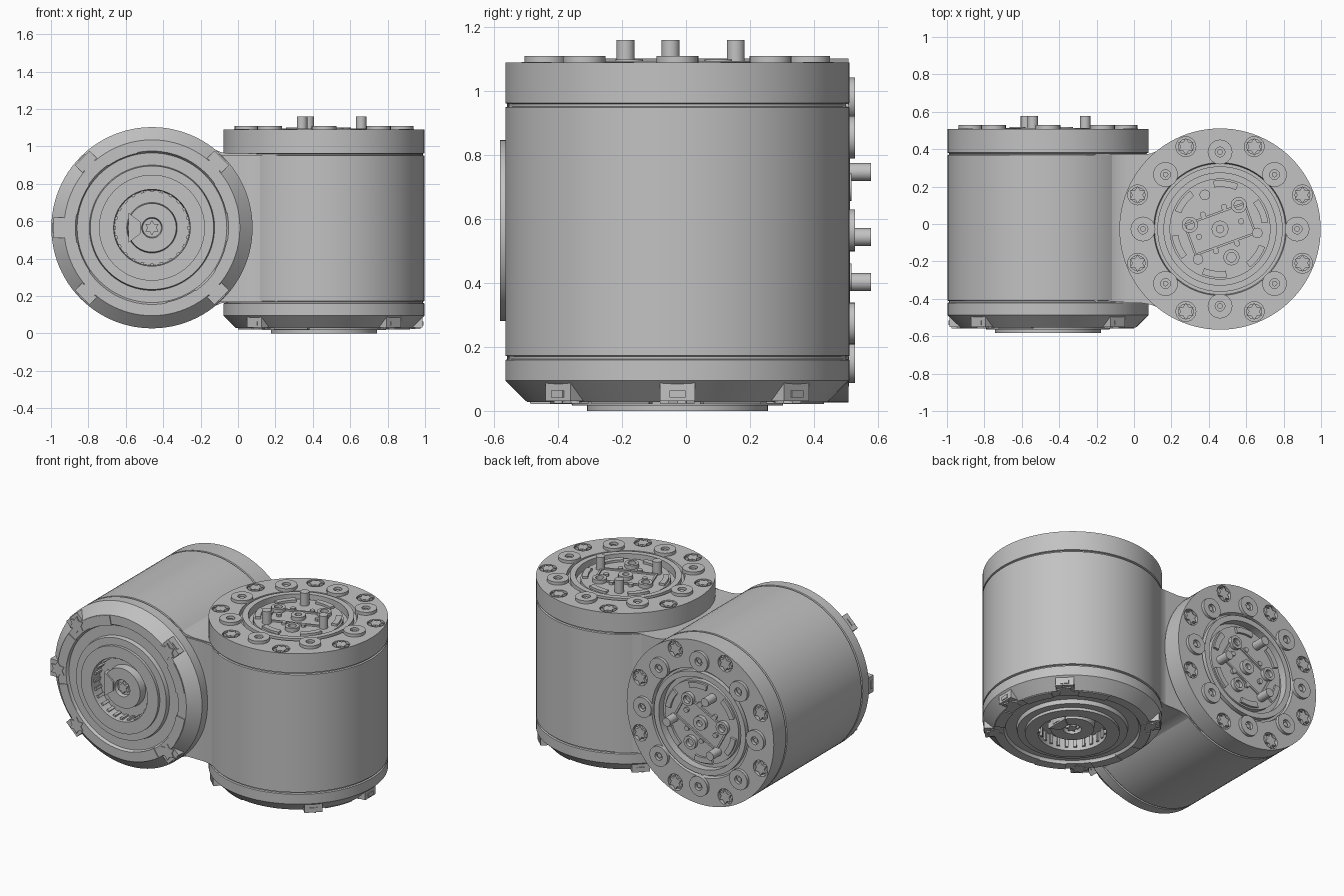
import bpy, bmesh, math
from math import cos, sin, radians, pi
from mathutils import Matrix, Vector

if "Cube" in bpy.data.objects:
    bpy.data.objects.remove(bpy.data.objects["Cube"], do_unlink=True)

grey = bpy.data.materials.new("light_grey_metal")
grey.use_nodes = True
grey.diffuse_color = (0.54, 0.54, 0.54, 1)
grey.node_tree.nodes["Principled BSDF"].inputs["Base Color"].default_value = (0.54, 0.54, 0.54, 1)

R = 0.538            # housing radius
SCREWS = [0, 45, 135, 225, 315]


def smooth(ob):
    bpy.ops.object.select_all(action="DESELECT")
    ob.select_set(True)
    bpy.context.view_layer.objects.active = ob
    bpy.ops.object.shade_smooth_by_angle(angle=radians(30))


def finish(bm, name, matrix):
    bmesh.ops.remove_doubles(bm, verts=bm.verts, dist=1e-5)
    bmesh.ops.recalc_face_normals(bm, faces=bm.faces)
    mesh = bpy.data.meshes.new(name)
    bm.to_mesh(mesh)
    bm.free()
    mesh.materials.append(grey)
    ob = bpy.data.objects.new(name, mesh)
    bpy.context.collection.objects.link(ob)
    ob.matrix_world = matrix
    smooth(ob)
    return ob


def lathe(bm, profile, steps=96, at=(0, 0)):
    """Spin (radius, height) points about a vertical axis."""
    verts = [bm.verts.new((at[0] + r, at[1], z)) for r, z in profile]
    edges = [bm.edges.new(p) for p in zip(verts, verts[1:])]
    bmesh.ops.spin(bm, geom=verts + edges, cent=(at[0], at[1], 0), axis=(0, 0, 1),
                   angle=2 * pi, steps=steps, use_merge=True)


def prism(bm, points, lo, hi):
    """Extrude a flat outline from lo to hi."""
    low = [bm.verts.new((x, y, lo)) for x, y in points]
    high = [bm.verts.new((x, y, hi)) for x, y in points]
    bm.faces.new(low[::-1])
    bm.faces.new(high)
    n = len(points)
    for i in range(n):
        j = (i + 1) % n
        bm.faces.new((low[i], low[j], high[j], high[i]))


def polar(radius, deg, centre=(0, 0)):
    a = radians(deg)
    return centre[0] + radius * cos(a), centre[1] + radius * sin(a)


def disc(bm, at, radius, lo, hi, sides=24):
    prism(bm, [polar(radius, 360 * i / sides, at) for i in range(sides)], lo, hi)


def star(bm, at, radius, lo, hi):
    prism(bm, [polar(radius * (1 if i % 2 else 0.6), 30 * i, at) for i in range(12)], lo, hi)


def arc_plate(bm, r0, r1, a0, a1, lo, hi):
    n = 8
    angles = [a0 + (a1 - a0) * i / n for i in range(n + 1)]
    prism(bm, [polar(r1, a) for a in angles] + [polar(r0, a) for a in reversed(angles)], lo, hi)


def bar(bm, at, length, width, deg, lo, hi):
    a = radians(deg)
    u, v = Vector((cos(a), sin(a))) * length / 2, Vector((-sin(a), cos(a))) * width / 2
    c = Vector(at)
    prism(bm, [c - u - v, c + u - v, c + u + v, c - u + v], lo, hi)


def cut(target, cutter_bm):
    """Carve pockets and drop the cutter afterwards."""
    cutter = finish(cutter_bm, "pocket_cutter", target.matrix_world.copy())
    cutter.hide_render = True
    mod = target.modifiers.new("pockets", "BOOLEAN")
    mod.operation, mod.solver, mod.object = "DIFFERENCE", "EXACT", cutter
    bpy.context.view_layer.objects.active = target
    bpy.ops.object.modifier_apply(modifier=mod.name)
    bpy.data.objects.remove(cutter, do_unlink=True)
    smooth(target)


def joint_module(side, matrix, twist):
    # Housing with stepped base cap, seams and recessed output face
    bm = bmesh.new()
    lathe(bm, [(0, .055), (.05, .055), (.055, .03), (.13, .03), (.135, .08), (.2, .08),
               (.205, 0), (.283, 0), (.283, .018), (.33, .018), (.335, .045), (.4, .045),
               (.41, .028), (.47, .028), (R, .095), (R, .16), (R - .01, .163),
               (R - .01, .17), (R, .173), (R, .95), (R - .01, .953), (R - .01, .96),
               (R, .963), (R, 1.09), (.355, 1.09), (.35, 1.065), (.335, 1.065),
               (.335, 1.095), (.3, 1.095), (.3, 1.045), (.27, 1.045), (.27, 1.075), (0, 1.075)])
    housing = finish(bm, side + "_housing", matrix)
    pockets = bmesh.new()
    for i in range(8):
        disc(pockets, polar(.477, 22.5 + 45 * i), .053, 1.06, 1.2)
    cut(housing, pockets)

    # Washers and star screws around the output face
    bm = bmesh.new()
    for i in range(8):
        lathe(bm, [(.026, 1.08), (.026, 1.11), (.066, 1.11), (.066, 1.08)], 24,
              polar(.412, 45 * i))
        disc(bm, polar(.412, 45 * i), .015, 1.08, 1.1, 12)
    finish(bm, side + "_washers", matrix)
    bm = bmesh.new()
    for i in range(8):
        at = polar(.477, 22.5 + 45 * i)
        disc(bm, at, .042, 1.05, 1.075)
        star(bm, at, .047, 1.07, 1.092)
    finish(bm, side + "_face_screws", matrix)

    # Guide pins, bosses and ribs in the connector plate
    turned = matrix @ Matrix.Rotation(radians(twist), 4, "Z")
    bm = bmesh.new()
    for i in range(3):
        disc(bm, polar(.2, 114 + 120 * i), .028, 1.05, 1.16)
        lathe(bm, [(.025, 1.07), (.025, 1.1), (.043, 1.1), (.043, 1.07)], 24,
              polar(.163, 52 + 120 * i))
    lathe(bm, [(.02, 1.07), (.02, 1.1), (.045, 1.1), (.045, 1.07)], 24)
    finish(bm, side + "_pins_and_bosses", turned)
    bm = bmesh.new()
    for s in (-1, 1):
        bar(bm, polar(.085, 20 + 90 * s), .34, .012, 20, 1.07, 1.085)
        bar(bm, polar(.17, 110 + 90 * s), .2, .012, 110, 1.07, 1.085)
    for i in range(6):
        arc_plate(bm, .225, .26, 60 * i + 8, 60 * i + 38, 1.07, 1.09)
        disc(bm, polar(.12, 60 * i + 20), .016, 1.07, 1.09, 12)
    finish(bm, side + "_connector_ribs", turned)

    # Square screw posts standing out of the bevelled base cap
    bm = bmesh.new()
    for a in SCREWS:
        bar(bm, polar(.475, a), .105, .11, a, .032, .105)
        star(bm, polar(.47, a), .054, .024, .05)
        bar(bm, polar(.527, a), .012, .05, a, .042, .065)
    finish(bm, side + "_base_screws", matrix)

    # Raised rim segments between the posts
    bm = bmesh.new()
    for a in (0, 45, 135, 180, 225, 315):
        arc_plate(bm, .405, .468, a + 10, a + 34, .022, .04)
    finish(bm, side + "_rim_segments", matrix)

    # Teeth in the base well and the key on its hub
    bm = bmesh.new()
    for i in range(24):
        bar(bm, polar(.197, 15 * i), .012, .018, 15 * i, .02, .085)
    prism(bm, [(.125, -.08), (.125, .08), (.06, .03), (.06, -.03)], .02, .06)
    star(bm, (0, 0), .04, .035, .06)
    finish(bm, side + "_base_teeth", matrix)


upright = Matrix.Translation((.46, -.027, 0))
lying = Matrix.Translation((-.46, -.582, .565)) @ Matrix(
    ((-1, 0, 0, 0), (0, 0, 1, 0), (0, 1, 0, 0), (0, 0, 0, 1)))

# Each module carries half of the neck, flaring from its side towards the other
upper = [(-.25, .474), (-.29, .445), (-.33, .42), (-.37, .404), (-.42, .396), (-.57, .396)]
for side, matrix, twist in (("left", upright, 0), ("right", lying, -48)):
    joint_module(side, matrix, twist)
    bm = bmesh.new()
    prism(bm, upper + [(x, -y) for x, y in reversed(upper)], .168, .955)
    finish(bm, side + "_neck", matrix)
